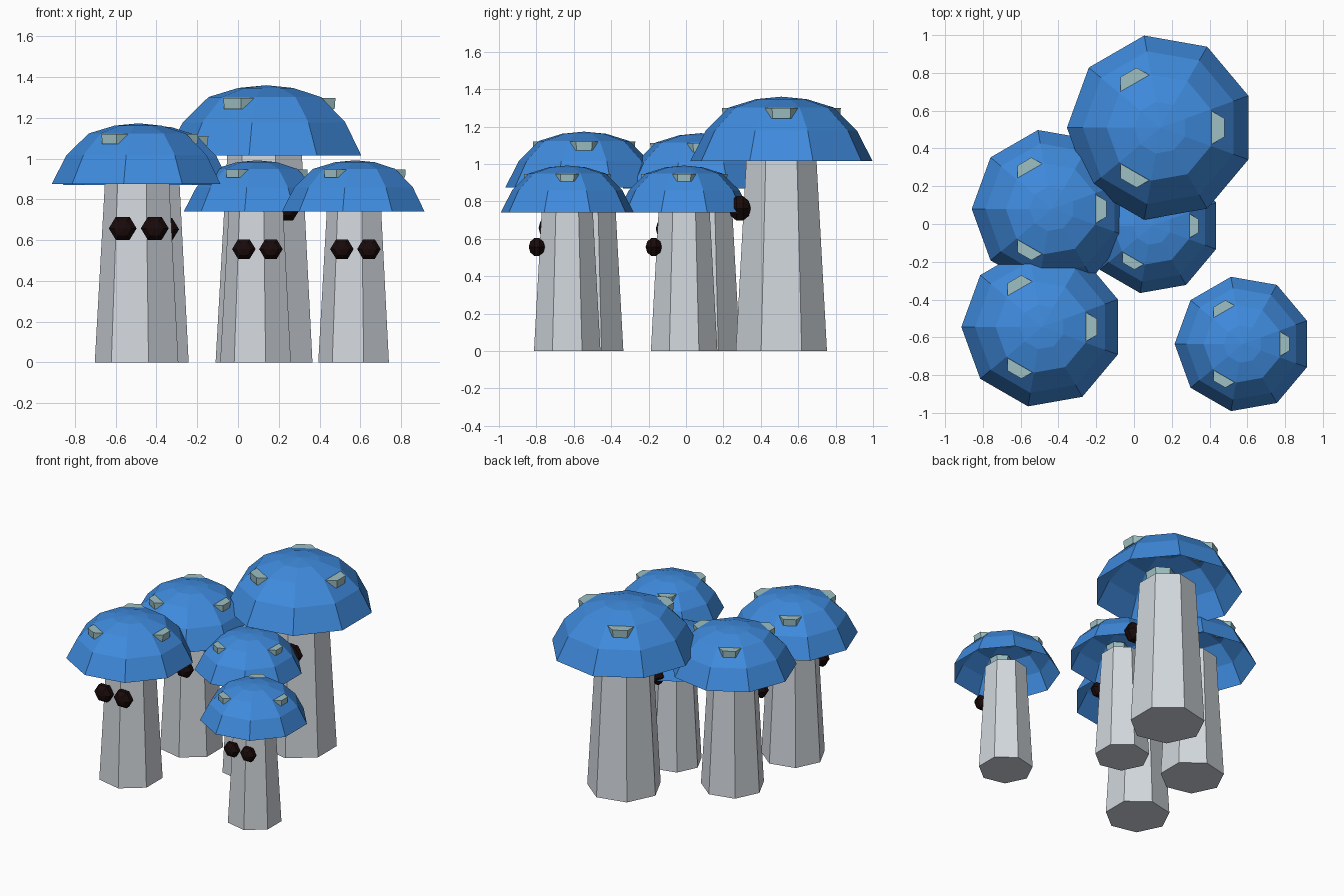
import bpy
import bmesh
from math import cos, sin, pi, radians
from mathutils import Matrix, Vector

if "Cube" in bpy.data.objects:
    bpy.data.objects.remove(bpy.data.objects["Cube"], do_unlink=True)


def make_material(name, rgb):
    mat = bpy.data.materials.new(name)
    mat.use_nodes = True
    color = (*rgb, 1.0)
    mat.diffuse_color = color
    bsdf = mat.node_tree.nodes["Principled BSDF"]
    bsdf.inputs["Base Color"].default_value = color
    bsdf.inputs["Roughness"].default_value = 0.9
    return mat


BLUE = make_material("cap blue", (0.05, 0.26, 0.73))
GREY = make_material("stem pale grey", (0.64, 0.68, 0.72))
TEAL = make_material("spot pale teal", (0.34, 0.53, 0.55))
DARK = make_material("eye dark brown", (0.01, 0.003, 0.003))


def finish(bm, name, mat, place):
    """Turn a bmesh into a placed, flat shaded object."""
    bm.transform(place)
    mesh = bpy.data.meshes.new(name)
    bm.to_mesh(mesh)
    bm.free()
    mesh.materials.append(mat)
    obj = bpy.data.objects.new(name, mesh)
    bpy.context.collection.objects.link(obj)
    return obj


def add_loft(bm, profile, sides, start, center=(0, 0)):
    """Stack polygon rings from (radius, height) pairs; returns the rings."""
    rings = []
    for radius, z in profile:
        ring = []
        for i in range(sides):
            a = start + 2 * pi * i / sides
            ring.append(bm.verts.new((center[0] + radius * cos(a),
                                      center[1] + radius * sin(a), z)))
        rings.append(ring)
    for low, high in zip(rings, rings[1:]):
        for i in range(sides):
            j = (i + 1) % sides
            bm.faces.new((low[i], low[j], high[j], high[i]))
    return rings


def add_prism(bm, profile, sides, start, center=(0, 0)):
    rings = add_loft(bm, profile, sides, start, center)
    bm.faces.new(list(reversed(rings[0])))
    bm.faces.new(rings[-1])


# Proportions of one mushroom whose cap radius is 1
RIM = 2.05
CAP = [(1.0, 0.0), (0.83, 0.33), (0.575, 0.58), (0.28, 0.67)]
CAP_HEIGHT = 0.697


def mushroom(prefix, x, y, size):
    place = Matrix.Translation((x, y, 0)) @ Matrix.Scale(size, 4)

    # Tapered seven sided stem, ending just inside the cap
    bm = bmesh.new()
    add_prism(bm, [(0.505, 0.0), (0.385, RIM + 0.08)], 7, pi)
    finish(bm, prefix + "_stem", GREY, place)

    # Hollow nine sided cap
    bm = bmesh.new()
    rings = add_loft(bm, [(r, RIM + z) for r, z in CAP], 9, pi)
    tip = bm.verts.new((0, 0, RIM + CAP_HEIGHT))
    for i, v in enumerate(rings[-1]):
        bm.faces.new((v, rings[-1][(i + 1) % 9], tip))
    finish(bm, prefix + "_cap", BLUE, place)

    # Three flat topped spots set into the cap
    bm = bmesh.new()
    for turn in (0, 120, 240):
        a = radians(turn)
        add_prism(bm, [(0.19, RIM + 0.46), (0.2, RIM + 0.572)], 6,
                  a + pi / 6, (0.51 * cos(a), 0.51 * sin(a)))
    finish(bm, prefix + "_spots", TEAL, place)

    # Pair of faceted eyes on the front of the stem
    bm = bmesh.new()
    for side in (-1, 1):
        at = Matrix.Translation(Vector((0.184 * side, -0.45, 1.54)))
        shape = Matrix.Diagonal((1.05, 0.75, 1.0, 1.0))
        turn = Matrix.Rotation(pi / 2, 4, 'X') @ Matrix.Rotation(pi / 6, 4, 'Z')
        bmesh.ops.create_uvsphere(bm, u_segments=6, v_segments=5,
                                  radius=0.16, matrix=at @ shape @ turn)
    finish(bm, prefix + "_eyes", DARK, place)


mushroom("large_mushroom", 0.14, 0.51, 0.495)
mushroom("back_medium_mushroom", -0.435, 0.08, 0.424)
mushroom("front_medium_mushroom", -0.487, -0.545, 0.427)
mushroom("middle_small_mushroom", 0.095, -0.01, 0.361)
mushroom("front_small_mushroom", 0.576, -0.635, 0.361)
